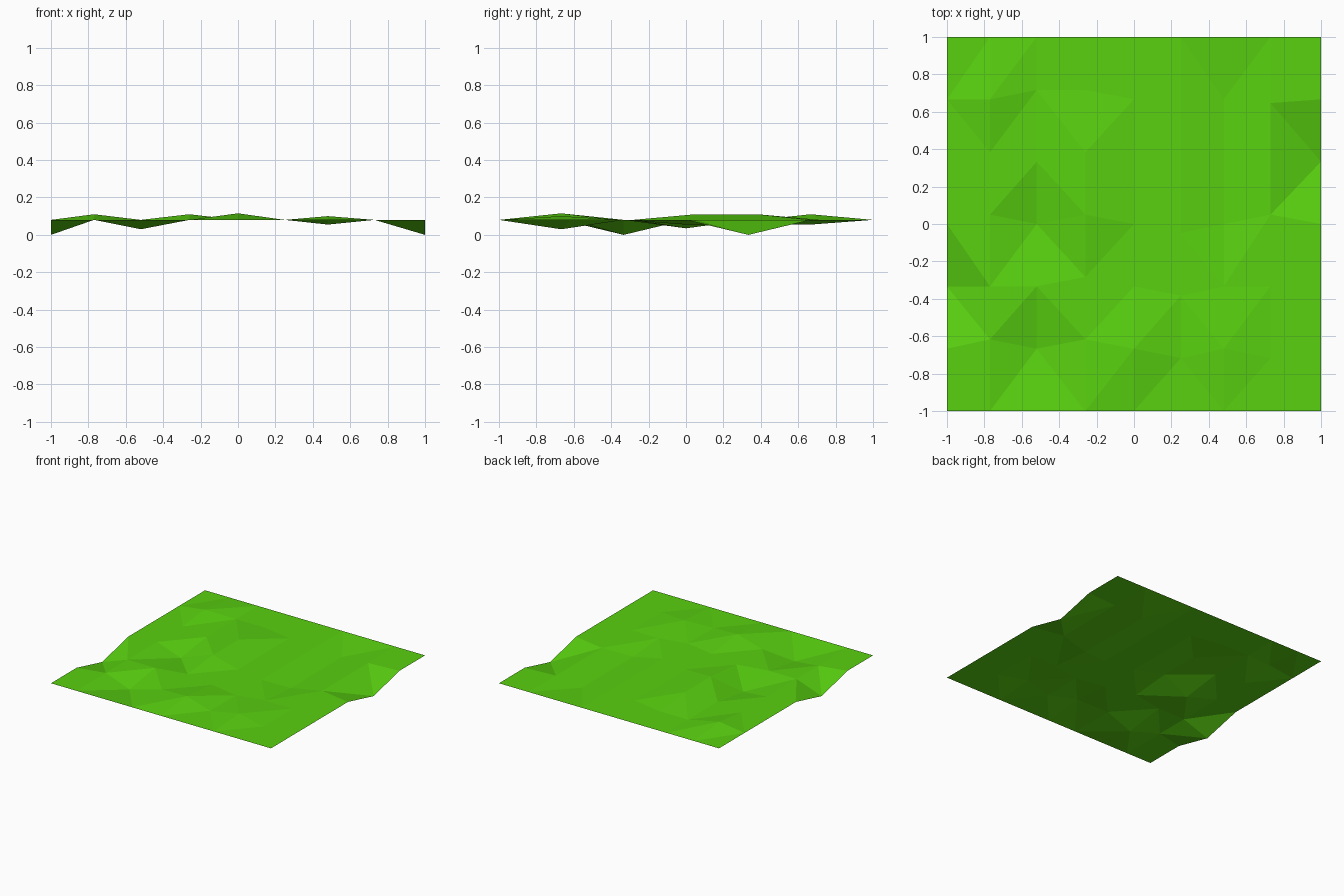
import bpy
import bmesh

# Remove the default object
cube = bpy.data.objects.get("Cube")
if cube:
    bpy.data.objects.remove(cube, do_unlink=True)

# Grass colour
grass = bpy.data.materials.new("grass_green")
grass.use_nodes = True
colour = (0.10, 0.64, 0.005, 1.0)
grass.diffuse_color = colour
bsdf = grass.node_tree.nodes["Principled BSDF"]
bsdf.inputs["Base Color"].default_value = colour
bsdf.inputs["Roughness"].default_value = 0.9

# Uneven columns and rows of the terrain grid
LEVEL = 0.08
ROWS = 6
columns = [-1, -0.77, -0.52, -0.26, 0, 0.25, 0.48, 0.73, 1]

# Small sideways shifts of single points along y: (column, row)
shift = {(1, 1): 0.05, (1, 3): 0.05, (1, 4): 0.05, (2, 5): 0.05,
         (3, 1): 0.05, (3, 2): 0.05, (3, 3): 0.05, (3, 4): 0.05, (3, 5): 0.05,
         (5, 1): -0.05, (5, 2): -0.05, (5, 3): -0.05, (5, 4): -0.05,
         (7, 1): -0.05, (7, 3): 0.05, (7, 5): -0.02}

# Bumps and hollows: (column, row) -> height
height = {(0, 2): 0.0, (8, 4): 0.0,
          (1, 5): 0.11, (3, 3): 0.11, (3, 4): 0.11,
          (4, 1): 0.115, (6, 1): 0.10,
          (2, 1): 0.03, (2, 3): 0.035,
          (6, 3): 0.055, (6, 4): 0.055, (6, 5): 0.055}

bm = bmesh.new()
grid = {}
for i, x in enumerate(columns):
    for j in range(ROWS + 1):
        y = -1 + 2 * j / ROWS + shift.get((i, j), 0)
        grid[i, j] = bm.verts.new((x, y, height.get((i, j), LEVEL)))

# Split every cell into two triangles; the diagonal direction varies by strip
rising_strips = {1, 3, 4, 6}
rising_cells = {(0, 5), (7, 3)}
for i in range(len(columns) - 1):
    for j in range(ROWS):
        a, b = grid[i, j], grid[i + 1, j]
        c, d = grid[i + 1, j + 1], grid[i, j + 1]
        if i in rising_strips or (i, j) in rising_cells:
            bm.faces.new((a, b, c))
            bm.faces.new((a, c, d))
        else:
            bm.faces.new((a, b, d))
            bm.faces.new((b, c, d))

# Grass terrain sheet, flat shaded
mesh = bpy.data.meshes.new("grass_terrain")
bm.to_mesh(mesh)
bm.free()
mesh.materials.append(grass)
terrain = bpy.data.objects.new("grass_terrain", mesh)
bpy.context.collection.objects.link(terrain)
